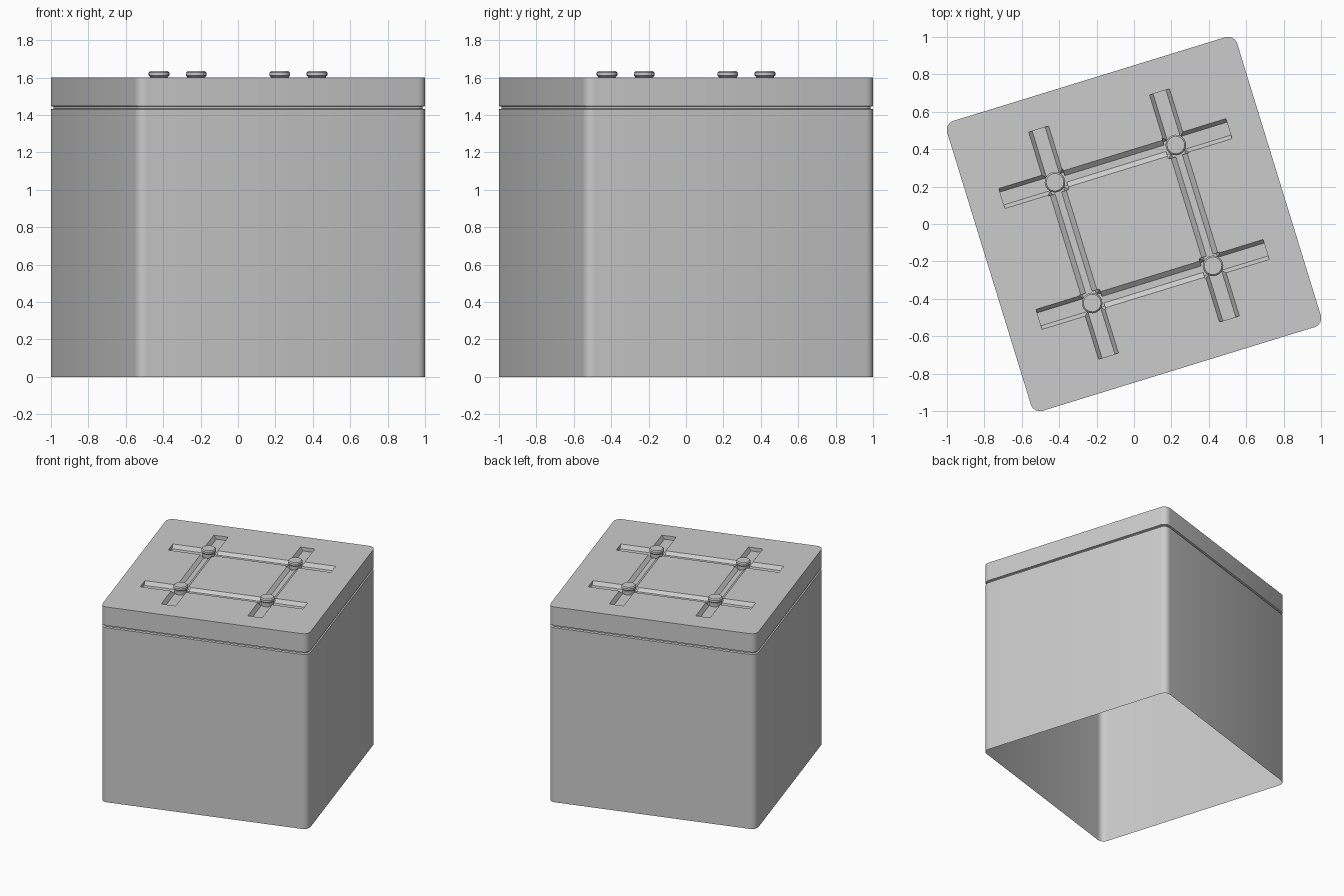
import bpy, bmesh, math
from mathutils import Matrix, Vector

if "Cube" in bpy.data.objects:
    bpy.data.objects.remove(bpy.data.objects["Cube"])

ANG = math.radians(17.1)     # whole block is turned about z
ROT = Matrix.Rotation(ANG, 4, 'Z')
HALF, RAD, TOP, POST = 0.811, 0.05, 1.6, 0.338


def make(name, bm):
    bmesh.ops.recalc_face_normals(bm, faces=bm.faces)
    bm.transform(ROT)
    me = bpy.data.meshes.new(name)
    bm.to_mesh(me)
    bm.free()
    ob = bpy.data.objects.new(name, me)
    bpy.context.collection.objects.link(ob)
    return ob


def loft(bm, rings):
    loops = [[bm.verts.new(p) for p in r] for r in rings]
    for a, b in zip(loops, loops[1:]):
        for i in range(len(a)):
            j = (i + 1) % len(a)
            bm.faces.new((a[i], a[j], b[j], b[i]))
    bm.faces.new(loops[0][::-1])
    bm.faces.new(loops[-1])


def rounded_square(z, inset, seg=4):
    pts = []
    for k in range(4):
        c = Vector((HALF - RAD, HALF - RAD, 0))
        c.rotate(Matrix.Rotation(k * math.pi / 2, 3, 'Z'))
        for s in range(seg + 1):
            a = (k + s / seg) * math.pi / 2
            r = RAD - inset
            pts.append((c.x + r * math.cos(a), c.y + r * math.sin(a), z))
    return pts


def trough(name, axis, lo, hi, off, w_top, w_floor, depth):
    """Sloped-wall channel cutter along x (axis 0) or y (axis 1)."""
    bm = bmesh.new()
    rings = []
    up = 0.05
    for z, w in ((TOP - depth, w_floor), (TOP, w_top), (TOP + up, w_top)):
        ring = [(lo, off - w, z), (hi, off - w, z), (hi, off + w, z), (lo, off + w, z)]
        rings.append([(y, x, z) if axis else (x, y, z) for x, y, z in ring])
    loft(bm, rings)
    ob = make(name, bm)
    ob.hide_render = True
    return ob


# Block with a seam groove under the lid
bm = bmesh.new()
loft(bm, [rounded_square(z, i) for z, i in
          ((0, 0), (1.430, 0), (1.434, 0.014), (1.444, 0.014), (1.448, 0), (TOP, 0))])
block = make("block_shell", bm)

# Channels: four soft inner ones and eight outer arms
cutters = []
for axis in (0, 1):
    for off in (-POST, POST):
        cutters.append(trough("inner_channel", axis, -POST, POST, off, 0.045, 0.018, 0.022))
        for lo, hi in ((-0.635, -POST + 0.06), (POST - 0.06, 0.635)):
            cutters.append(trough("arm_channel", axis, lo, hi, off, 0.056, 0.036, 0.03))

bpy.context.view_layer.objects.active = block
for c in cutters:
    m = block.modifiers.new("cut", 'BOOLEAN')
    m.operation, m.solver, m.object = 'DIFFERENCE', 'EXACT', c
    bpy.ops.object.modifier_apply(modifier=m.name)
for c in cutters:
    bpy.data.objects.remove(c)

# Open underside
bm = bmesh.new()
bm.from_mesh(block.data)
under = [f for f in bm.faces if all(v.co.z < 0.001 for v in f.verts)]
bmesh.ops.delete(bm, geom=under, context='FACES_ONLY')
bm.to_mesh(block.data)
bm.free()

# Round studs at the channel crossings
studs = []
for sx in (-1, 1):
    for sy in (-1, 1):
        bm = bmesh.new()
        loft(bm, [[(sx * POST + r * math.cos(t * math.tau / 24),
                    sy * POST + r * math.sin(t * math.tau / 24), z) for t in range(24)]
                  for z, r in ((1.568, 0.046), (1.603, 0.048), (1.61, 0.055),
                               (1.626, 0.055), (1.634, 0.047))])
        studs.append(make("stud", bm))

for ob in [block] + studs:
    bpy.ops.object.select_all(action='DESELECT')
    ob.select_set(True)
    bpy.context.view_layer.objects.active = ob
    bpy.ops.object.shade_smooth_by_angle(angle=math.radians(30))
